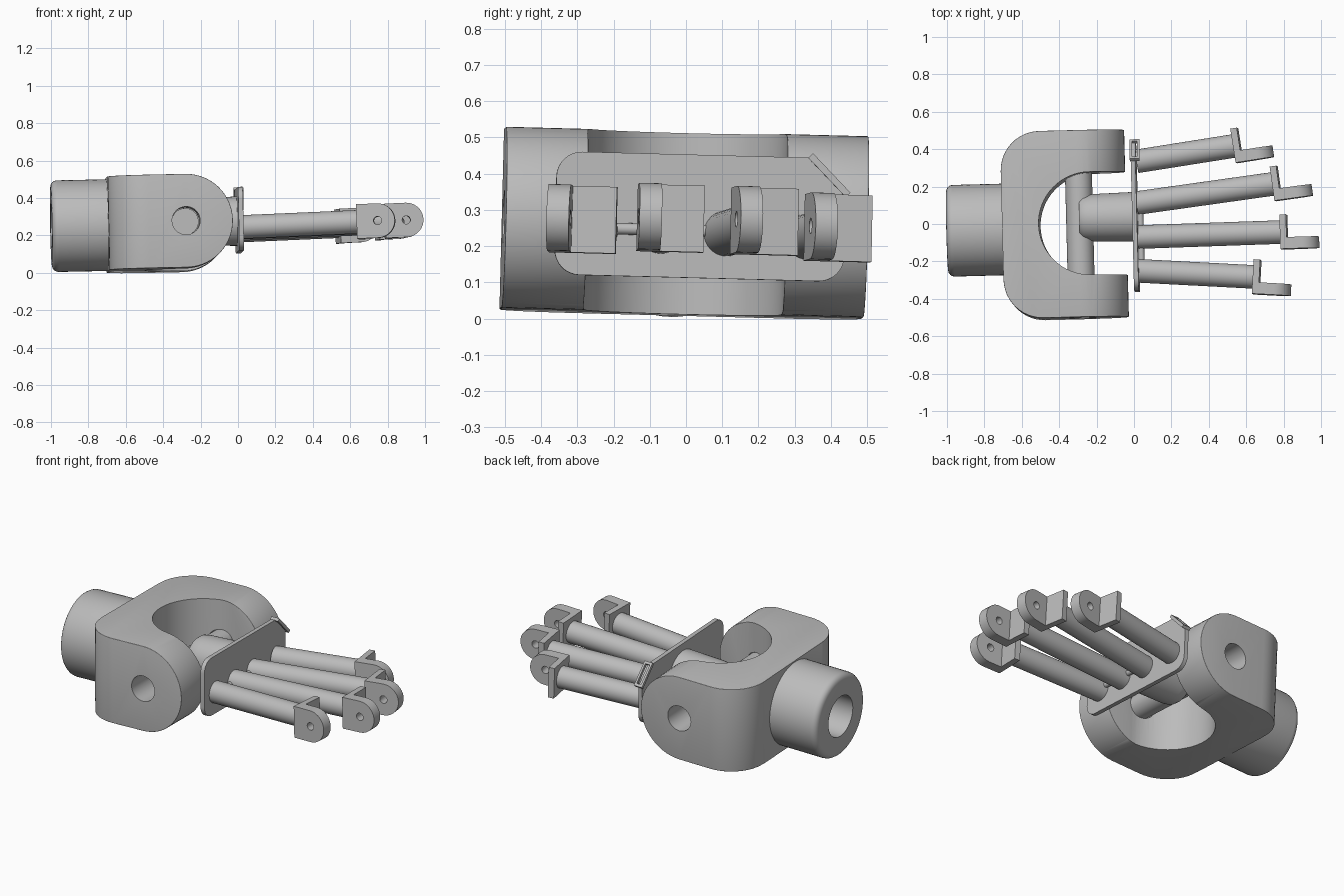
import bpy, bmesh
from math import sin, cos, pi, radians
from mathutils import Matrix, Vector

if "Cube" in bpy.data.objects:
    bpy.data.objects.remove(bpy.data.objects["Cube"])

steel = bpy.data.materials.new("steel_grey")
steel.diffuse_color = (0.5, 0.5, 0.5, 1)
steel.use_nodes = True
steel.node_tree.nodes["Principled BSDF"].inputs["Base Color"].default_value = steel.diffuse_color


def finish(name, bm):
    bmesh.ops.remove_doubles(bm, verts=bm.verts, dist=1e-5)
    bmesh.ops.recalc_face_normals(bm, faces=bm.faces)
    me = bpy.data.meshes.new(name)
    bm.to_mesh(me)
    bm.free()
    ob = bpy.data.objects.new(name, me)
    bpy.context.collection.objects.link(ob)
    me.materials.append(steel)
    return ob


def arc(cx, cy, r, a0, a1, n=12):
    return [(cx + r * cos(radians(a0 + (a1 - a0) * i / n)),
             cy + r * sin(radians(a0 + (a1 - a0) * i / n))) for i in range(n + 1)]


def prism(name, pts, axis, lo, hi):
    """Extrude a 2D outline along one axis."""
    place = {"x": lambda a, b, d: (d, a, b),
             "y": lambda a, b, d: (a, d, b),
             "z": lambda a, b, d: (a, b, d)}[axis]
    bm = bmesh.new()
    low = [bm.verts.new(place(a, b, lo)) for a, b in pts]
    top = [bm.verts.new(place(a, b, hi)) for a, b in pts]
    bm.faces.new(low)
    bm.faces.new(top)
    for i in range(len(pts)):
        j = (i + 1) % len(pts)
        bm.faces.new((low[i], low[j], top[j], top[i]))
    return finish(name, bm)


def lathe(name, prof, n=48, axis="x", centre=(0, 0, 0)):
    """Turn a profile of (distance along axis, radius) points."""
    bm = bmesh.new()
    rings = []
    for d, r in prof:
        if r == 0:
            rings.append([bm.verts.new((d, 0, 0))] * n)
        else:
            rings.append([bm.verts.new((d, r * cos(2 * pi * k / n), r * sin(2 * pi * k / n)))
                          for k in range(n)])
    for a, b in zip(rings, rings[1:]):
        for k in range(n):
            m = (k + 1) % n
            bm.faces.new(list(dict.fromkeys((a[k], a[m], b[m], b[k]))))
    if axis == "y":
        bmesh.ops.rotate(bm, verts=bm.verts, matrix=Matrix.Rotation(pi / 2, 3, "Z"))
    bmesh.ops.translate(bm, verts=bm.verts, vec=centre)
    return finish(name, bm)


def boolean(ob, cutter, op):
    mod = ob.modifiers.new("cut", "BOOLEAN")
    mod.object, mod.operation, mod.solver = cutter, op, "EXACT"
    bpy.context.view_layer.objects.active = ob
    bpy.ops.object.modifier_apply(modifier=mod.name)
    bpy.data.objects.remove(cutter)


def rod(name, lo, hi, r, axis, centre, n=32):
    return lathe(name, [(lo, 0), (lo, r), (hi, r), (hi, 0)], n, axis, centre)


# Slight common tilt of the whole joint
pivot = Matrix.Translation((-0.35, -0.005, 0.265))
tilt = (pivot @ Matrix.Rotation(radians(1.5), 4, "Z") @ Matrix.Rotation(radians(-1.2), 4, "Y")
        @ Matrix.Rotation(radians(-1.5), 4, "X") @ pivot.inverted())
parts = []

# Yoke: U outline crossed with a round-ended side outline
u_shape = ([(0.1, 0.495)] + arc(-0.49, 0.285, 0.21, 90, 180) + arc(-0.49, -0.295, 0.21, 180, 270)
           + [(0.1, -0.505), (0.1, -0.28)] + arc(-0.23, -0.005, 0.275, 270, 90, 32) + [(0.1, 0.27)])
yoke = prism("yoke", u_shape, "z", -0.2, 0.8)
side = [(-0.9, 0.515), (-0.9, 0.015)] + arc(-0.29, 0.265, 0.25, -90, 90, 28)
boolean(yoke, prism("side_cutter", side, "y", -1, 1), "INTERSECT")

# Round the outer edges, leaving the throat crisp
bm = bmesh.new()
bm.from_mesh(yoke.data)
edges = []
for e in bm.edges:
    mid = (e.verts[0].co + e.verts[1].co) / 2
    throat = abs(mid.y + 0.005) < 0.28 and mid.x < -0.2
    if len(e.link_faces) == 2 and e.calc_face_angle() > radians(40) and not throat:
        edges.append(e)
bmesh.ops.bevel(bm, geom=edges, offset=0.035, segments=4, profile=0.5,
                affect="EDGES", clamp_overlap=True)
bm.to_mesh(yoke.data)
bm.free()
boolean(yoke, rod("pin_hole", -1, 1, 0.075, "y", (-0.29, 0, 0.265), 40), "DIFFERENCE")
parts.append(yoke)

# Hollow shank behind the yoke
rim = [(-0.965 + 0.035 * cos(radians(a)), 0.21 + 0.035 * sin(radians(a))) for a in (180, 157, 135, 112, 90)]
parts.append(lathe("shank", [(-0.72, 0), (-0.72, 0.12), (-1.0, 0.12)] + rim + [(-0.6, 0.245), (-0.6, 0)],
                   64, "x", (0, -0.02, 0.262)))

# Cross pin and the hub riding on it
parts.append(rod("cross_pin", -0.285, 0.275, 0.072, "y", (-0.29, 0, 0.265), 40))
parts.append(lathe("hub", [(-0.29, 0), (-0.29, 0.105), (-0.27, 0.12), (-0.23, 0.126), (0, 0.132), (0, 0)],
                   48, "x", (0, 0.03, 0.27)))

# Palm plate with three rounded corners and one clipped corner
palm = (arc(-0.3, 0.175, 0.07, 180, 270, 8) + arc(0.36, 0.175, 0.07, 270, 360, 8)
        + [(0.43, 0.345), (0.33, 0.445)] + arc(-0.3, 0.375, 0.07, 90, 180, 8))
parts.append(prism("palm_plate", palm, "x", -0.005, 0.02))


# Slotted loop on the clipped corner: (x range, range along the cut)
def loop_bar(x0, x1, t0, t1):
    along, out = Vector((0.7071, -0.7071)), Vector((0.7071, 0.7071))
    mid = Vector((0.376, 0.391))
    pts = [tuple(mid + along * t + out * o) for t, o in ((t0, 0), (t1, 0), (t1, 0.018), (t0, 0.018))]
    return prism("corner_loop_bar", pts, "x", x0, x1)


for bar in ((-0.01, 0.002, -0.075, 0.075), (0.03, 0.042, -0.075, 0.075),
            (0.002, 0.03, -0.075, -0.06), (0.002, 0.03, 0.06, 0.075)):
    parts.append(loop_bar(*bar))

# Thin tie rod between the finger roots
parts.append(rod("tie_rod", -0.2, 0.16, 0.016, "y", (0.035, 0, 0.235), 16))
for ob in parts:
    ob.matrix_world = tilt

# Fingers: root y, root z, length, sideways angle
for y, z, length, yaw in ((-0.25, 0.245, 0.625, -3), (-0.07, 0.242, 0.77, 2),
                          (0.112, 0.235, 0.735, 8), (0.335, 0.226, 0.525, 9)):
    frame = (Matrix.Translation((0.015, y, z)) @ Matrix.Rotation(radians(yaw), 4, "Z")
             @ Matrix.Rotation(radians(-2.5), 4, "Y") @ Matrix.Rotation(radians(-1.5), 4, "X"))
    finger = rod("finger", 0, length + 0.01, 0.063, "x", (0, 0, 0))
    h = 0.092
    end_plate = prism("end_plate", [(-h, -h), (h, -h), (h, h), (-h, h)], "x", length, length + 0.035)
    tongue = [(length + 0.034, h), (length + 0.034, -h)] + arc(length + 0.113, 0, h, -90, 90, 20)
    lug = prism("knuckle_lug", tongue, "y", -h, -0.03)
    boolean(lug, rod("lug_hole", -0.3, 0.3, 0.022, "y", (length + 0.113, 0, 0), 20), "DIFFERENCE")
    for ob in (finger, end_plate, lug):
        ob.matrix_world = frame
        parts.append(ob)

# Smooth the round surfaces, keep hard edges
bpy.ops.object.select_all(action="DESELECT")
for ob in parts:
    ob.select_set(True)
bpy.context.view_layer.objects.active = yoke
bpy.ops.object.shade_smooth_by_angle(angle=radians(30))
